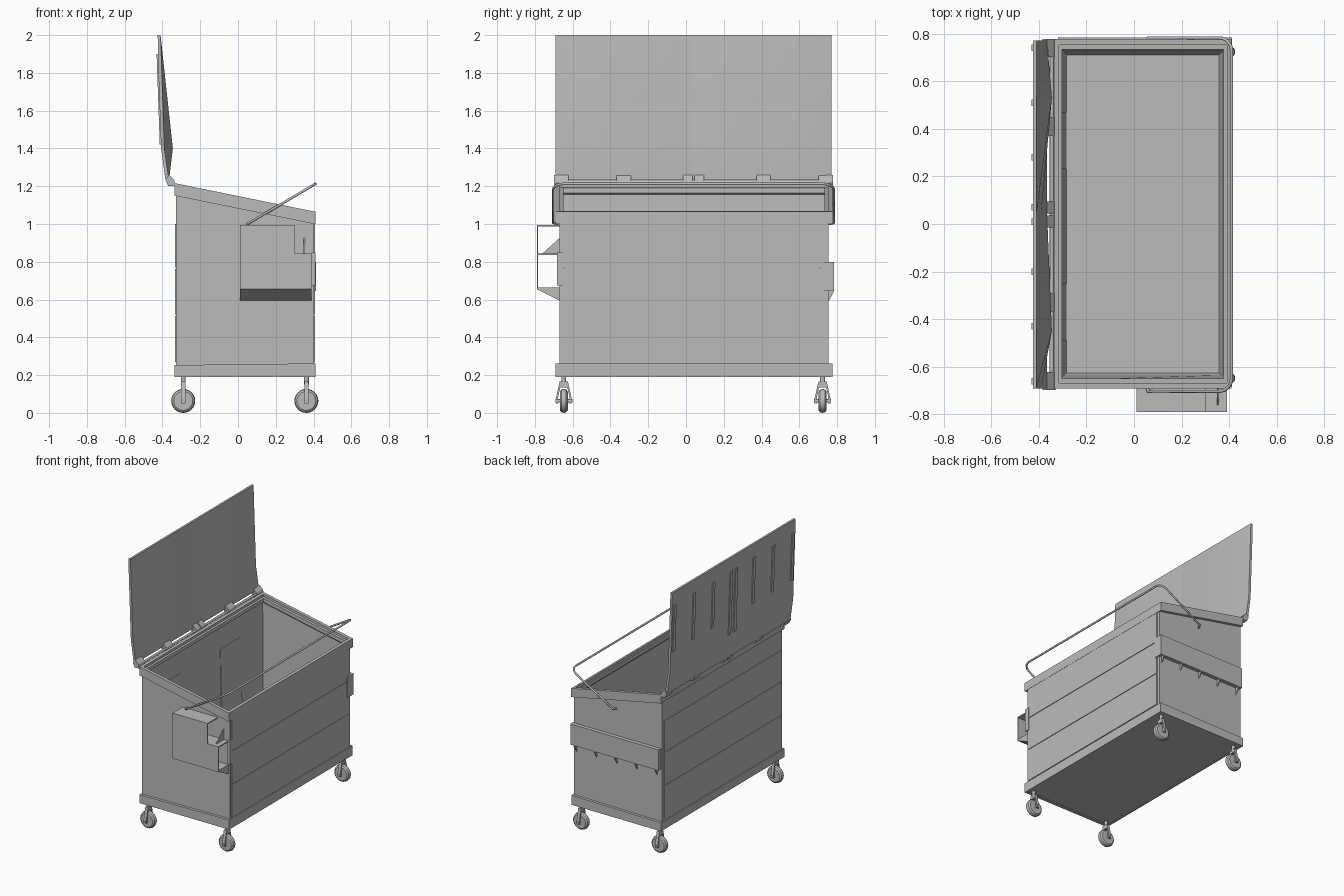
import bpy, bmesh, math
from mathutils import Vector

if "Cube" in bpy.data.objects:
    bpy.data.objects.remove(bpy.data.objects["Cube"], do_unlink=True)

grey = bpy.data.materials.new("plain grey")
grey.use_nodes = True
grey.diffuse_color = (0.5, 0.5, 0.5, 1)
grey.node_tree.nodes["Principled BSDF"].inputs["Base Color"].default_value = grey.diffuse_color


def finish(name, bm, smooth=False):
    bmesh.ops.recalc_face_normals(bm, faces=bm.faces)
    mesh = bpy.data.meshes.new(name)
    bm.to_mesh(mesh)
    bm.free()
    obj = bpy.data.objects.new(name, mesh)
    bpy.context.collection.objects.link(obj)
    mesh.materials.append(grey)
    if smooth:
        bpy.ops.object.select_all(action='DESELECT')
        obj.select_set(True)
        bpy.context.view_layer.objects.active = obj
        bpy.ops.object.shade_smooth_by_angle(angle=math.radians(35))
    return obj


def loft(name, loops, ring=False, smooth=False):
    """Skin matching loops of points; cap the ends, or join them into a ring."""
    bm = bmesh.new()
    rows = [[bm.verts.new(p) for p in loop] for loop in loops]
    pairs = list(zip(rows, rows[1:])) + ([(rows[-1], rows[0])] if ring else [])
    for a, b in pairs:
        for i in range(len(a)):
            j = (i + 1) % len(a)
            bm.faces.new((a[i], a[j], b[j], b[i]))
    if not ring:
        bm.faces.new(rows[0])
        bm.faces.new(rows[-1])
    return finish(name, bm, smooth)


def prism(name, points, axis, a, b):
    """Extrude a 2D outline along x (points are y,z) or y (points are x,z)."""
    place = (lambda p, t: (t, *p)) if axis == "x" else (lambda p, t: (p[0], t, p[1]))
    return loft(name, [[place(p, t) for p in points] for t in (a, b)])


def box(name, x0, x1, y0, y1, z0, z1):
    return prism(name, [(x0, z0), (x1, z0), (x1, z1), (x0, z1)], "y", y0, y1)


def tube(name, points, radius, bevel_steps=6):
    curve = bpy.data.curves.new(name, 'CURVE')
    curve.dimensions = '3D'
    curve.bevel_depth = radius
    curve.bevel_resolution = bevel_steps // 3
    curve.use_fill_caps = True
    line = curve.splines.new('POLY')
    line.points.add(len(points) - 1)
    for pt, co in zip(line.points, points):
        pt.co = (*co, 1)
    curve.materials.append(grey)
    obj = bpy.data.objects.new(name, curve)
    bpy.context.collection.objects.link(obj)
    return obj


# Footprint of the tub and the sloping height of its top edge
X0, X1, Y0, Y1 = -0.328, 0.402, -0.67, 0.755
MID = 0.04


def slope(x):
    return 1.215 - 0.203 * (x + 0.33)


def rect(inset, z):
    """Rectangle of the footprint; z is a height or a function of x."""
    h = z if callable(z) else (lambda x: z)
    xa, xb, ya, yb = X0 + inset, X1 - inset, Y0 + inset, Y1 - inset
    return [(x, y, h(x)) for x, y in ((xa, ya), (xb, ya), (xb, yb), (xa, yb))]


# Tub, hollow with inward sloping inner walls
loft("tub", [rect(0, 0.195), rect(0, lambda x: slope(x) - 0.03),
             rect(0.014, lambda x: slope(x) - 0.03), rect(0.035, 0.25), rect(0.045, 0.215)])


def frame(name, loops):
    """Ring whose loops are (x inset, y inset, height)."""
    rows = []
    for dx, dy, z in loops:
        h = z if callable(z) else (lambda x, z=z: z)
        rows.append([(x, y, h(x)) for x, y in (
            (X0 + dx, Y0 + dy), (X1 - dx, Y0 + dy), (X1 - dx, Y1 - dy), (X0 + dx, Y1 - dy))])
    loft(name, rows, ring=True)


# Top rim with a recessed inner lip, and the base band
frame("top_rim", [(-0.007, -0.022, lambda x: slope(x) - 0.066), (-0.007, -0.022, slope),
                  (0.012, 0.002, slope), (0.012, 0.002, lambda x: slope(x) - 0.018),
                  (0.026, 0.022, lambda x: slope(x) - 0.018),
                  (0.026, 0.022, lambda x: slope(x) - 0.045),
                  (0.005, 0.005, lambda x: slope(x) - 0.066)])
band_top = lambda x: 0.257 + 0.012 * x
frame("base_band", [(-0.008, -0.02, 0.19), (-0.008, -0.02, band_top),
                    (0.004, 0.004, band_top), (0.004, 0.004, 0.19)])

# Horizontal panels on both long walls
for side, x in (("front", X1), ("back", X0)):
    for i, (z0, z1) in enumerate(((0.27, 0.512), (0.52, 0.763), (0.771, 1.0))):
        box(f"{side}_panel_{i + 1}", x - 0.005, x + 0.005, Y0 + 0.015, Y1 - 0.025, z0, z1)

# Stiffening plates on the inside of the back wall
for y in (-0.37, 0.35):
    prism("inner_plate", [(-0.295, 0.23), (-0.284, 0.23), (-0.308, 1.0), (-0.316, 1.0)],
          "y", y - 0.12, y + 0.12)

# Open double pocket on the right end
WALL = -0.79
prism("pocket_sloped_base", [(WALL, 0.655), (Y0, 0.595), (Y0, 0.665), (WALL, 0.665)], "x", 0.01, 0.39)
box("pocket_lower_wall", 0.01, 0.39, WALL, WALL + 0.006, 0.66, 0.84)
box("pocket_shelf", 0.01, 0.39, WALL, Y0, 0.836, 0.844)
box("pocket_upper_wall", 0.01, 0.30, WALL, WALL + 0.006, 0.84, 0.995)
box("pocket_top", 0.01, 0.30, WALL, Y0, 0.988, 0.996)
prism("pocket_gusset", [(-0.76, 0.844), (Y0, 0.844), (Y0, 0.925)], "x", 0.348, 0.354)
box("pocket_front_plate", 0.39, 0.411, -0.682, -0.647, 0.675, 0.85)

# Closed rail with gussets on the left end
box("left_rail", -0.32, 0.411, Y1 - 0.005, 0.784, 0.645, 0.80)
box("left_rail_end", 0.395, 0.412, 0.71, 0.784, 0.645, 0.80)
for i in range(5):
    x = -0.29 + 0.168 * i
    prism("rail_gusset", [(Y1, 0.59), (0.784, 0.645), (Y1, 0.645)], "x", x - 0.004, x + 0.004)

# Bent lifting bar across the front
bar = []
for y, s in ((-0.703, 1), (0.782, -1)):
    end = [(0.05, y + 0.03 * s, 1.0), (0.06, y, 1.006), (0.36, y, 1.183)]
    for k in range(1, 5):
        a = k * math.pi / 8
        t = 0.36 + 0.05 * math.sin(a)
        end.append((t, y + s * 0.055 * (1 - math.cos(a)), 1.183 + (t - 0.36) * 0.59))
    bar += end if s > 0 else end[::-1]
tube("lifting_bar", bar, 0.007)

# Two open lids, each swelling on its inner side
for name, ys in (("right_lid", (-0.69, -0.45, MID)), ("left_lid", (MID, 0.53, 0.77))):
    loops = []
    for y, bulge in zip(ys, (0, 0.045, 0)):
        loops.append([(x, y, z) for x, z in (
            (-0.384, 1.232), (-0.407, 1.4), (-0.424, 1.88), (-0.425, 2.0),
            (-0.41, 2.0), (-0.39 + bulge, 1.4), (-0.365, 1.232))])
    loft(name, loops, smooth=True)

# Raised ribs on the outside of the lids
for offset in (0.03, 0.24, 0.47, 0.70):
    for s in (-1, 1):
        y = MID + s * offset
        low = 1.42 if offset < 0.1 else 1.55
        prism("lid_rib", [(-0.40, low), (-0.431 + (1.9 - low) * 0.035, low),
                          (-0.431, 1.9), (-0.415, 1.9)], "y", y - 0.014, y + 0.014)

# Hinge rod and knuckles
tube("hinge_rod", [(-0.345, -0.69, 1.222), (-0.345, 0.775, 1.222)], 0.009)
for offset in (0.03, 0.37, 0.70):
    for s in (-1, 1):
        y = MID + s * offset
        prism("hinge", [(-0.385, 1.235), (-0.37, 1.202), (-0.33, 1.202), (-0.338, 1.232), (-0.365, 1.26)],
              "y", y - 0.025 if offset < 0.1 else y - 0.038, y + 0.025 if offset < 0.1 else y + 0.038)


# Swivel casters
def caster(x, y):
    rows = []
    for dy, r in ((-0.021, 0.03), (-0.021, 0.05), (-0.013, 0.06), (0, 0.0635),
                  (0.013, 0.06), (0.021, 0.05), (0.021, 0.03)):
        rows.append([(x + r * math.cos(a), y + dy, 0.0635 + r * math.sin(a))
                     for a in (k * math.tau / 24 for k in range(24))])
    loft("caster_wheel", rows, smooth=True)
    for s in (-1, 1):
        outline = [(y + s * d, z) for d, z in
                   ((0.012, 0.165), (0.022, 0.165), (0.042, 0.075), (0.042, 0.05), (0.03, 0.05), (0.03, 0.085))]
        prism("caster_fork", outline, "x", x - 0.011, x + 0.011)
    box("caster_crown", x - 0.011, x + 0.011, y - 0.022, y + 0.022, 0.135, 0.165)
    tube("caster_stem", [(x, y, 0.15), (x, y, 0.2)], 0.013)
    tube("caster_axle", [(x, y - 0.045, 0.0635), (x, y + 0.045, 0.0635)], 0.009)


for x in (-0.29, 0.362):
    for y in (-0.647, 0.723):
        caster(x, y)
